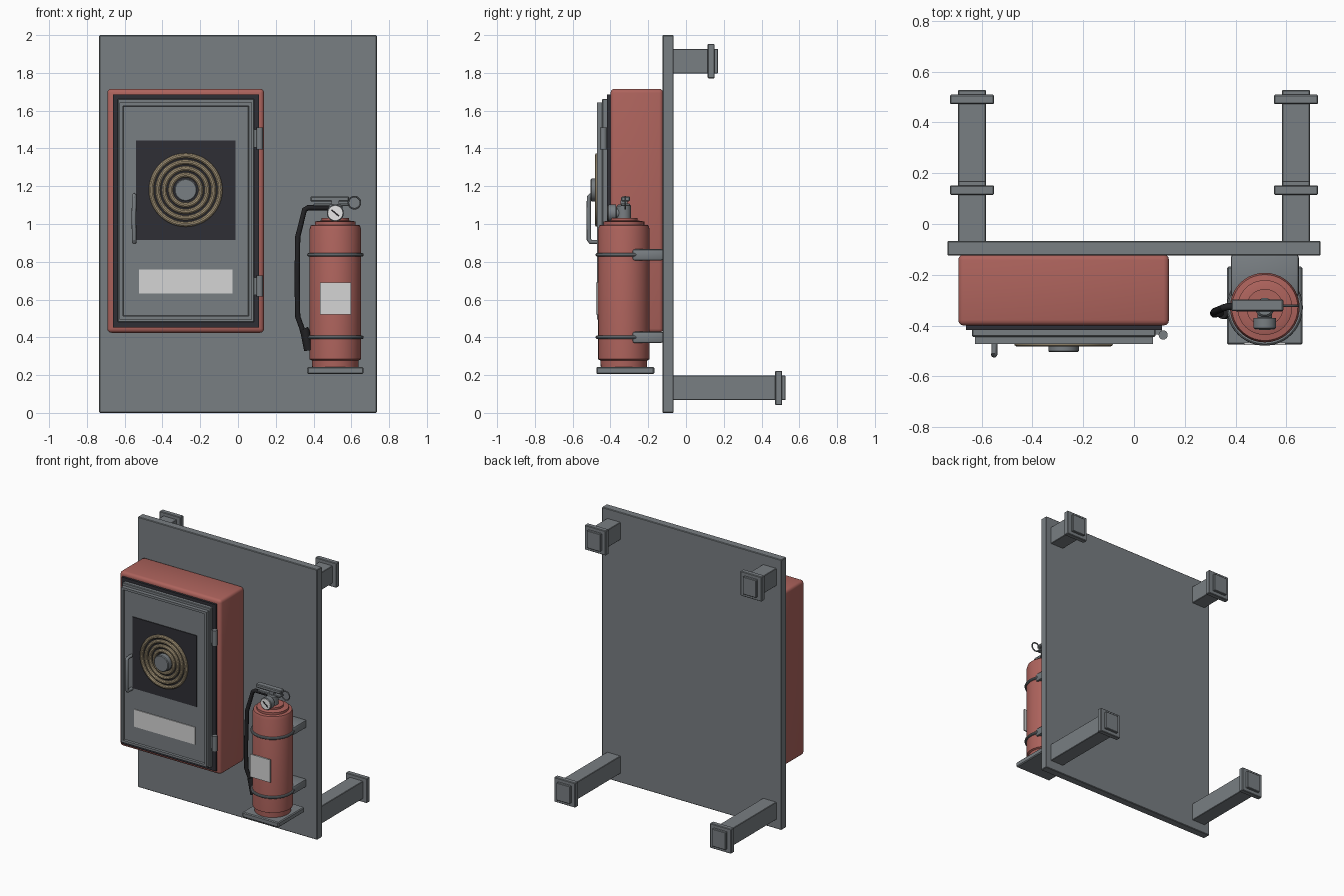
import bpy, bmesh, math
from mathutils import Vector

if "Cube" in bpy.data.objects:
    bpy.data.objects.remove(bpy.data.objects["Cube"])

def mat(name, r, g, b):
    m = bpy.data.materials.new(name)
    m.diffuse_color = (r, g, b, 1)
    m.use_nodes = True
    m.node_tree.nodes["Principled BSDF"].inputs["Base Color"].default_value = m.diffuse_color
    return m

GREY = mat("steel_grey", 0.19, 0.21, 0.225)
RED = mat("safety_red", 0.42, 0.125, 0.108)
DARK = mat("dark_lining", 0.028, 0.028, 0.036)
BLACK = mat("black_rubber", 0.015, 0.015, 0.017)
TAN = mat("canvas_hose", 0.40, 0.32, 0.20)
LIGHT = mat("label_grey", 0.66, 0.66, 0.66)
WHITE = mat("dial_white", 0.82, 0.82, 0.82)

def finish(name, bm, m, smooth=False):
    bmesh.ops.recalc_face_normals(bm, faces=bm.faces)
    me = bpy.data.meshes.new(name)
    bm.to_mesh(me)
    bm.free()
    o = bpy.data.objects.new(name, me)
    bpy.context.collection.objects.link(o)
    me.materials.append(m)
    if smooth:
        bpy.ops.object.select_all(action='DESELECT')
        o.select_set(True)
        bpy.context.view_layer.objects.active = o
        bpy.ops.object.shade_smooth_by_angle(angle=math.radians(35))
    return o

def box(name, x, y, z, m, bevel=0.0, seg=1, insets=()):
    """Box from (min, max) ranges; insets = (width, depth) steps on the front face."""
    bm = bmesh.new()
    bmesh.ops.create_cube(bm, size=1)
    for v in bm.verts:
        v.co = [(a + b) / 2 + c * (b - a) for c, (a, b) in zip(v.co, (x, y, z))]
    bm.normal_update()
    front = min(bm.faces, key=lambda f: f.calc_center_median().y)
    for w, d in insets:
        bmesh.ops.inset_region(bm, faces=[front], thickness=w, depth=0)
        for v in front.verts:
            v.co.y += d
    if bevel:
        bmesh.ops.bevel(bm, geom=bm.edges[:], offset=bevel, segments=seg,
                        profile=0.5, affect='EDGES')
    return finish(name, bm, m, bevel > 0 and seg > 1)

def lathe(name, profile, loc, m, axis='Z', n=40):
    """Closed turned solid from (radius, height) points; axis Y runs to the front."""
    bm = bmesh.new()
    rings = []
    for r, h in profile:
        ring = []
        for i in range(n):
            a = 2 * math.pi * i / n
            c, s = r * math.cos(a), r * math.sin(a)
            p = Vector((c, s, h)) if axis == 'Z' else Vector((c, -h, s))
            ring.append(bm.verts.new(p + Vector(loc)))
        rings.append(ring)
    for a, b in zip(rings, rings[1:]):
        for i in range(n):
            bm.faces.new((a[i], a[(i + 1) % n], b[(i + 1) % n], b[i]))
    bm.faces.new(rings[0])
    bm.faces.new(rings[-1])
    return finish(name, bm, m, True)

def torus(name, R, r, loc, m, axis='Z', n=48, k=10):
    bm = bmesh.new()
    g = []
    for i in range(n):
        a = 2 * math.pi * i / n
        row = []
        for j in range(k):
            b = 2 * math.pi * j / k
            q, h = R + r * math.cos(b), r * math.sin(b)
            c, s = q * math.cos(a), q * math.sin(a)
            row.append(bm.verts.new(Vector((c, s, h) if axis == 'Z' else (c, h, s)) + Vector(loc)))
        g.append(row)
    for i in range(n):
        for j in range(k):
            i2, j2 = (i + 1) % n, (j + 1) % k
            bm.faces.new((g[i][j], g[i2][j], g[i2][j2], g[i][j2]))
    return finish(name, bm, m, True)

def tube(name, pts, radii, m, n=12):
    """Round tube through points, swept along the averaged direction at each point."""
    bm = bmesh.new()
    pts = [Vector(p) for p in pts]
    rings = []
    for i, p in enumerate(pts):
        d = Vector()
        if i: d += (p - pts[i - 1]).normalized()
        if i < len(pts) - 1: d += (pts[i + 1] - p).normalized()
        d.normalize()
        # paths stay near one plane, so a fixed helper axis avoids twisting
        up = Vector((0, 1, 0)) if abs(d.y) < 0.6 and name != "door_handle" else Vector((1, 0, 0))
        u = d.cross(up).normalized()
        w = d.cross(u)
        rings.append([bm.verts.new(p + radii[i] * (math.cos(2 * math.pi * j / n) * u
                      + math.sin(2 * math.pi * j / n) * w)) for j in range(n)])
    for a, b in zip(rings, rings[1:]):
        for j in range(n):
            bm.faces.new((a[j], a[(j + 1) % n], b[(j + 1) % n], b[j]))
    bm.faces.new(rings[0])
    bm.faces.new(rings[-1])
    return finish(name, bm, m, True)

# Back panel and its four wall posts
box("back_panel", (-0.735, 0.735), (-0.124, -0.066), (0, 2), GREY, 0.004)
for side, sx in (("left", -0.638), ("right", 0.638)):
    for lev, zc, end in (("upper", 1.862, 0.17), ("lower", 0.132, 0.527)):
        box(f"{lev}_{side}_post", (sx - 0.055, sx + 0.055), (-0.08, end),
            (zc - 0.065, zc + 0.065), GREY, 0.003)
        box(f"{lev}_{side}_post_flange", (sx - 0.087, sx + 0.087), (end - 0.055, end - 0.018),
            (zc - 0.091, zc + 0.091), GREY, 0.004)

# Hose cabinet with layered door
box("cabinet_body", (-0.692, 0.138), (-0.40, -0.12), (0.424, 1.716), RED, 0.022, 3)
box("door_gasket", (-0.662, 0.110), (-0.417, -0.39), (0.453, 1.686), DARK)
box("door_base", (-0.637, 0.085), (-0.444, -0.41), (0.48, 1.663), GREY, 0.004)
box("door_frame", (-0.627, 0.074), (-0.472, -0.44), (0.495, 1.642), GREY,
    insets=((0.024, 0), (0.004, 0.014)))
box("reel_window", (-0.54, -0.014), (-0.464, -0.455), (0.914, 1.441), DARK)
box("door_label", (-0.525, -0.028), (-0.464, -0.456), (0.632, 0.76), LIGHT)
for i in range(4):
    torus(f"hose_coil_{i + 1}", 0.182 - 0.034 * i, 0.013, (-0.277, -0.470, 1.18), TAN, 'Y')
lathe("reel_hub", [(0.060, 0), (0.060, 0.043), (0.055, 0.048)], (-0.277, -0.457, 1.18), GREY, 'Y')
tube("door_handle", [(-0.549, -0.455, 0.905), (-0.55, -0.505, 0.905), (-0.55, -0.514, 0.918),
     (-0.551, -0.514, 1.03), (-0.55, -0.514, 1.14), (-0.55, -0.505, 1.151),
     (-0.549, -0.455, 1.151)], [0.012] * 7, GREY)
for nm, z0, z1 in (("upper", 1.395, 1.51), ("lower", 0.615, 0.727)):
    lathe(nm + "_hinge", [(0.018, z0), (0.018, z1)], (0.115, -0.437, 0), GREY, n=20)
    box(nm + "_hinge_leaf", (0.07, 0.11), (-0.435, -0.405), (z0 + 0.01, z1 - 0.01), GREY)

# Extinguisher support: shelf, brackets and strap rings
CX, CY = 0.515, -0.329
box("extinguisher_shelf", (0.366, 0.664), (-0.475, -0.168), (0.205, 0.243), GREY, 0.006)
for nm, z in (("upper", 0.837), ("lower", 0.4)):
    box(nm + "_bracket", (CX - 0.134, CX + 0.134), (-0.285, -0.12), (z - 0.03, z + 0.03), GREY, 0.012, 2)
    torus(nm + "_strap", 0.14, 0.010, (CX, CY, z), GREY)

# Extinguisher cylinder with stepped shoulder
lathe("extinguisher_body", [(0.122, 0.24), (0.124, 0.278), (0.136, 0.284), (0.137, 0.97),
      (0.130, 0.993), (0.108, 0.996), (0.108, 1.012), (0.095, 1.016), (0.073, 1.018),
      (0.073, 1.032)], (CX, CY, 0), RED)
box("extinguisher_label", (0.433, 0.597), (-0.476, -0.467), (0.522, 0.69), LIGHT)

# Valve, levers and pull ring
lathe("valve_neck", [(0.038, 1.02), (0.038, 1.095), (0.03, 1.104)], (CX, CY, 0), GREY, n=24)
box("lever_block", (0.495, 0.535), (CY - 0.018, CY + 0.018), (1.09, 1.125), GREY)
box("lower_lever", (0.40, 0.585), (-0.345, -0.297), (1.094, 1.108), GREY, 0.003)
box("upper_lever", (0.383, 0.588), (-0.343, -0.297), (1.120, 1.146), GREY, 0.005)
torus("pull_ring", 0.032, 0.0045, (0.616, -0.322, 1.113), GREY, 'Y', 32, 8)

# Pressure gauge
GZ = 1.058
lathe("gauge_case", [(0.028, 0), (0.028, 0.04), (0.045, 0.042), (0.045, 0.08), (0.040, 0.084)],
      (CX, CY, GZ), GREY, 'Y', 32)
lathe("gauge_dial", [(0.039, 0), (0.039, 0.003)], (CX, CY - 0.083, GZ), WHITE, 'Y', 32)
needle = box("gauge_needle", (-0.026, 0.026), (-0.0015, 0.0015), (-0.004, 0.004), BLACK)
needle.location = (CX, CY - 0.087, GZ)
needle.rotation_euler = (0, math.radians(40), 0)

# Discharge hose and nozzle
tube("discharge_hose", [(0.49, -0.325, 1.086), (0.37, -0.325, 1.086), (0.352, -0.33, 1.075),
     (0.316, -0.345, 0.93), (0.313, -0.352, 0.70), (0.316, -0.355, 0.51), (0.345, -0.35, 0.43)],
     [0.014] * 7, BLACK)
tube("hose_nozzle", [(0.348, -0.35, 0.445), (0.355, -0.35, 0.43), (0.372, -0.35, 0.33)],
     [0.024, 0.025, 0.022], BLACK, 16)
